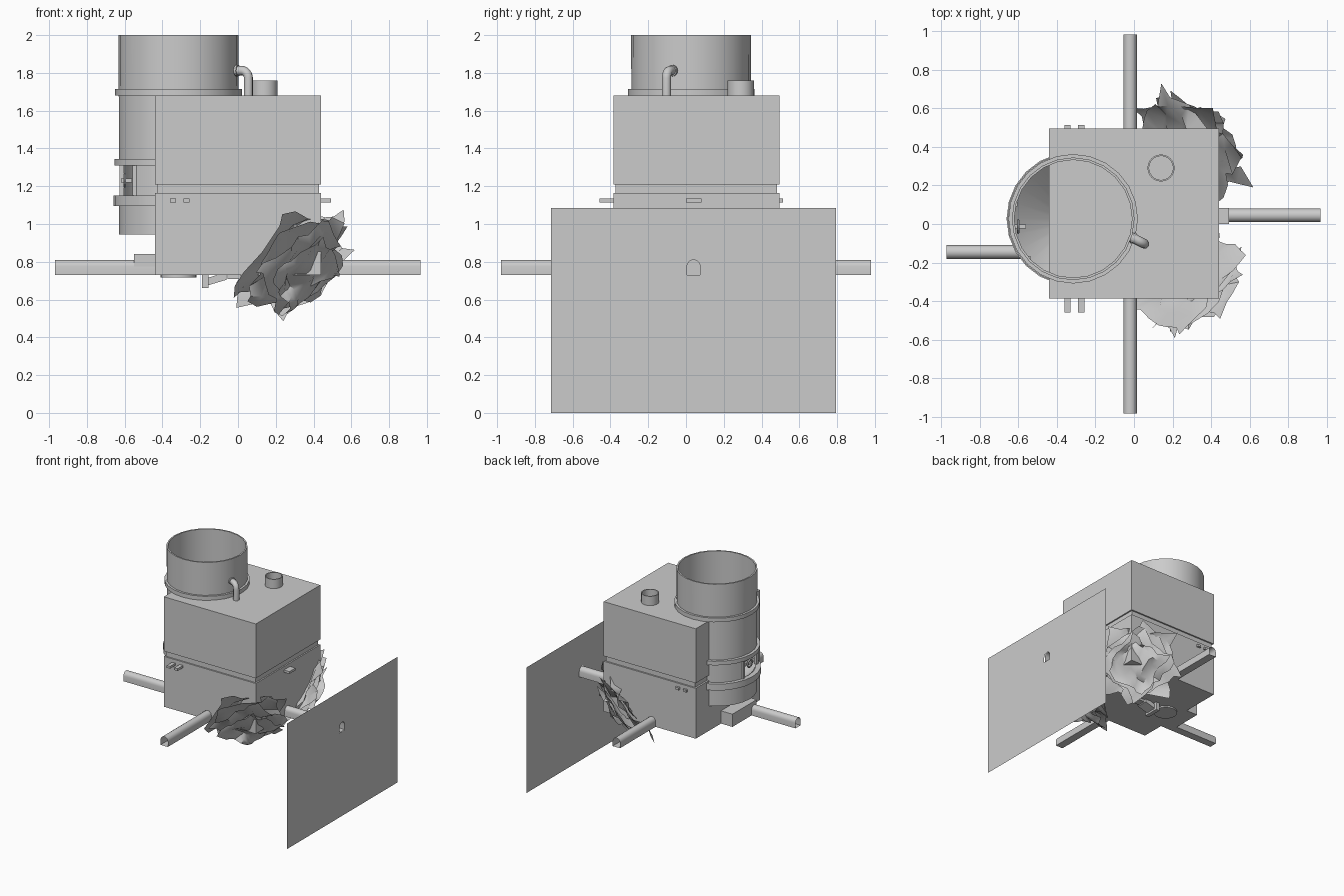
import bpy, bmesh, math, random
from mathutils import Vector, noise

if "Cube" in bpy.data.objects:
    bpy.data.objects.remove(bpy.data.objects["Cube"])
random.seed(4)


def make(name, bm, smooth=None):
    bmesh.ops.remove_doubles(bm, verts=bm.verts, dist=1e-5)
    me = bpy.data.meshes.new(name)
    bm.to_mesh(me)
    bm.free()
    ob = bpy.data.objects.new(name, me)
    bpy.context.collection.objects.link(ob)
    if smooth:
        for o in bpy.context.selected_objects:
            o.select_set(False)
        ob.select_set(True)
        bpy.context.view_layer.objects.active = ob
        bpy.ops.object.shade_smooth_by_angle(angle=math.radians(smooth))
    return ob


def box(name, x0, x1, y0, y1, z0, z1):
    bm = bmesh.new()
    bmesh.ops.create_cube(bm, size=1)
    for v in bm.verts:
        v.co = ((x0 + x1) / 2 + v.co.x * (x1 - x0), (y0 + y1) / 2 + v.co.y * (y1 - y0),
                (z0 + z1) / 2 + v.co.z * (z1 - z0))
    return make(name, bm)


def lathe(name, cx, cy, profile, n=24, skip=()):
    """Revolve (r, z) points; skip lists side indices left open."""
    bm = bmesh.new()
    rings = []
    for r, z in profile:
        rings.append([bm.verts.new((cx + r * math.cos(2 * math.pi * i / n),
                                    cy + r * math.sin(2 * math.pi * i / n), z)) for i in range(n)])
    for a, b in zip(rings, rings[1:]):
        for i in range(n):
            if i not in skip:
                j = (i + 1) % n
                bm.faces.new((a[i], a[j], b[j], b[i]))
    return make(name, bm, 35)


def arch(w=0.07, z0=0.73, z1=0.81, n=8):
    """Cross-section of a duct: flat floor, upright sides, round top."""
    r = w / 2
    return [(-r, z0), (r, z0)] + [(r * math.cos(math.pi * i / n), z1 - r + r * math.sin(math.pi * i / n))
                                  for i in range(n + 1)]


def duct(name, axis, off, a, b):
    bm = bmesh.new()
    ends = []
    for t in (a, b):
        ends.append([bm.verts.new((t, off + u, z) if axis == 'x' else (off + u, t, z)) for u, z in arch()])
    n = len(ends[0])
    for i in range(n):
        j = (i + 1) % n
        bm.faces.new((ends[0][i], ends[0][j], ends[1][j], ends[1][i]))
    bmesh.ops.recalc_face_normals(bm, faces=bm.faces)
    return make(name, bm, 35)


# Housing: two stacked boxes with a recessed seam
box("lower_housing", -.44, .44, -.385, .495, .73, 1.165)
box("housing_seam", -.425, .428, -.373, .482, 1.165, 1.21)
box("upper_housing", -.44, .44, -.385, .495, 1.21, 1.68)

# Vessel with an inspection window on the left
VX, VY = -.315, .027
lathe("vessel_lower_wall", VX, VY, [(.30, 1.15), (.30, .945), (.315, .945), (.315, 1.15)])
lathe("vessel_window_wall", VX, VY, [(.315, 1.15), (.315, 1.31)], skip=(11, 12, 13, 14))
lathe("vessel_upper_wall", VX, VY, [(.315, 1.31), (.3175, 2), (.305, 2), (.305, 1.31)])
lathe("vessel_funnel", VX, VY, [(.305, 1.15), (.09, .96), (.09, .73)])
lathe("vessel_floor", VX, VY, [(.315, .945), (.09, .945)])
for nm, r, z0, z1 in (("top_flange", .335, 1.68, 1.715), ("upper_collar", .34, 1.31, 1.345),
                      ("lower_collar", .345, 1.095, 1.15)):
    lathe(nm, VX, VY, [(.305, z0), (r, z0), (r, z1), (.305, z1), (.305, z0)])
lathe("inner_cap", VX, VY, [(.085, 1.68), (.085, 1.684), (0, 1.684)])
lathe("outlet_disc", VX, VY, [(.095, .73), (.095, .717), (0, .717)])

# Window posts and small valve in the window
for i, a in enumerate((166, 222)):
    px, py = VX + .31 * math.cos(math.radians(a)), VY + .31 * math.sin(math.radians(a))
    box(f"window_post_{i}", px - .012, px + .012, py - .012, py + .012, 1.15, 1.31)
box("valve_spindle", -.62, -.56, VY - .05, VY - .03, 1.22, 1.24)
bpy.ops.mesh.primitive_torus_add(location=(-.6, VY - .04, 1.23), rotation=(0, math.pi / 2, 0),
                                 major_radius=.03, minor_radius=.008, major_segments=12, minor_segments=6)
bpy.context.object.name = "valve_wheel"

# Bent feed pipe from vessel to roof
cu = bpy.data.curves.new("feed_pipe", 'CURVE')
cu.dimensions = '3D'
cu.bevel_depth = .025
cu.bevel_resolution = 2
cu.use_fill_caps = True
path = [(-.02, -.065, 1.812)]
for k in range(7):
    a = math.pi / 2 * k / 6
    h = .55 + .45 * math.sin(a)
    path.append((-.02 + .075 * h, -.065 - .038 * h, 1.772 + .04 * math.cos(a)))
path.append((.055, -.103, 1.68))
sp = cu.splines.new('POLY')
sp.points.add(len(path) - 1)
for p, c in zip(sp.points, path):
    p.co = (*c, 1)
bpy.context.collection.objects.link(bpy.data.objects.new("feed_pipe", cu))
bpy.ops.mesh.primitive_cylinder_add(vertices=16, radius=.03, depth=.012, location=(-.004, -.073, 1.812),
                                    rotation=(0, math.pi / 2, -.47))
bpy.context.object.name = "feed_pipe_flange"

# Roof vent stub
lathe("roof_vent", .14, .29, [(.07, 1.68), (.07, 1.76), (.062, 1.76), (.062, 1.68)])

# Small tabs around the housing
for i, x in enumerate((-.345, -.273)):
    box(f"front_tab_{i}", x - .016, x + .016, -.458, -.38, 1.115, 1.135)
    box(f"back_tab_{i}", x - .016, x + .016, .49, .513, 1.115, 1.135)
box("side_tab", .43, .492, 0, .082, 1.115, 1.135)

# Four arched ducts and their left header
duct("front_duct", 'y', -.02, -.98, -.385)
duct("back_duct", 'y', -.02, .495, .98)
duct("left_duct", 'x', -.145, -.97, -.44)
duct("right_duct", 'x', .045, .44, .965)
box("left_header", -.55, -.43, -.18, .151, .73, .84)

# Underside chute
box("chute_plate", -.19, -.155, -.04, .1, .66, .74)
box("chute_box", -.055, .015, -.005, .065, .71, .76)
bm = bmesh.new()
bmesh.ops.create_cube(bm, size=1)
for v in bm.verts:
    x = -.11 + v.co.x * .1
    v.co = (x, .03 + v.co.y * .1, .71 + v.co.z * .04 + (x + .11) * .3)
make("chute_slide", bm)

# Wall panel with an arched hole
bm = bmesh.new()
loops = [[(-.715, 0), (.795, 0), (.795, 1.085), (-.715, 1.085)], [(u + .04, z) for u, z in arch()]]
edges = []
for lp in loops:
    vs = [bm.verts.new((.967, y, z)) for y, z in lp]
    edges += [bm.edges.new((vs[i], vs[(i + 1) % len(vs)])) for i in range(len(vs))]
bmesh.ops.triangle_fill(bm, edges=edges, use_beauty=True, normal=(1, 0, 0))
make("wall_panel", bm)


# Crumpled sheets bursting round the two lower right corners
def burst(name, centre, axis):
    axis = Vector(axis).normalized()
    u = axis.cross(Vector((0, 0, 1))).normalized()
    w = axis.cross(u)
    for k, size in enumerate((.54, .5, .44, .36)):
        bm = bmesh.new()
        bmesh.ops.create_grid(bm, x_segments=7, y_segments=7, size=size / 2)
        turn = random.uniform(-.25, .25) + k * .3
        seed = Vector((random.uniform(0, 50), random.uniform(0, 50), k * 7))
        for v in bm.verts:
            x, y = v.co.x, v.co.y
            n = noise.noise_vector(Vector((x * 9, y * 9, 0)) + seed) * .065
            x, y, h = x + n.x, y + n.y, n.z + (k - 1.2) * .045
            xr, yr = x * math.cos(turn) - y * math.sin(turn), x * math.sin(turn) + y * math.cos(turn)
            v.co = Vector(centre) + u * xr + w * yr + axis * h
        make(f"{name}_{k}", bm, 40)


burst("front_torn_sheet", (.31, -.31, .78), (1, -1, -1))
burst("back_torn_sheet", (.31, .415, .78), (1, 1, -1))
